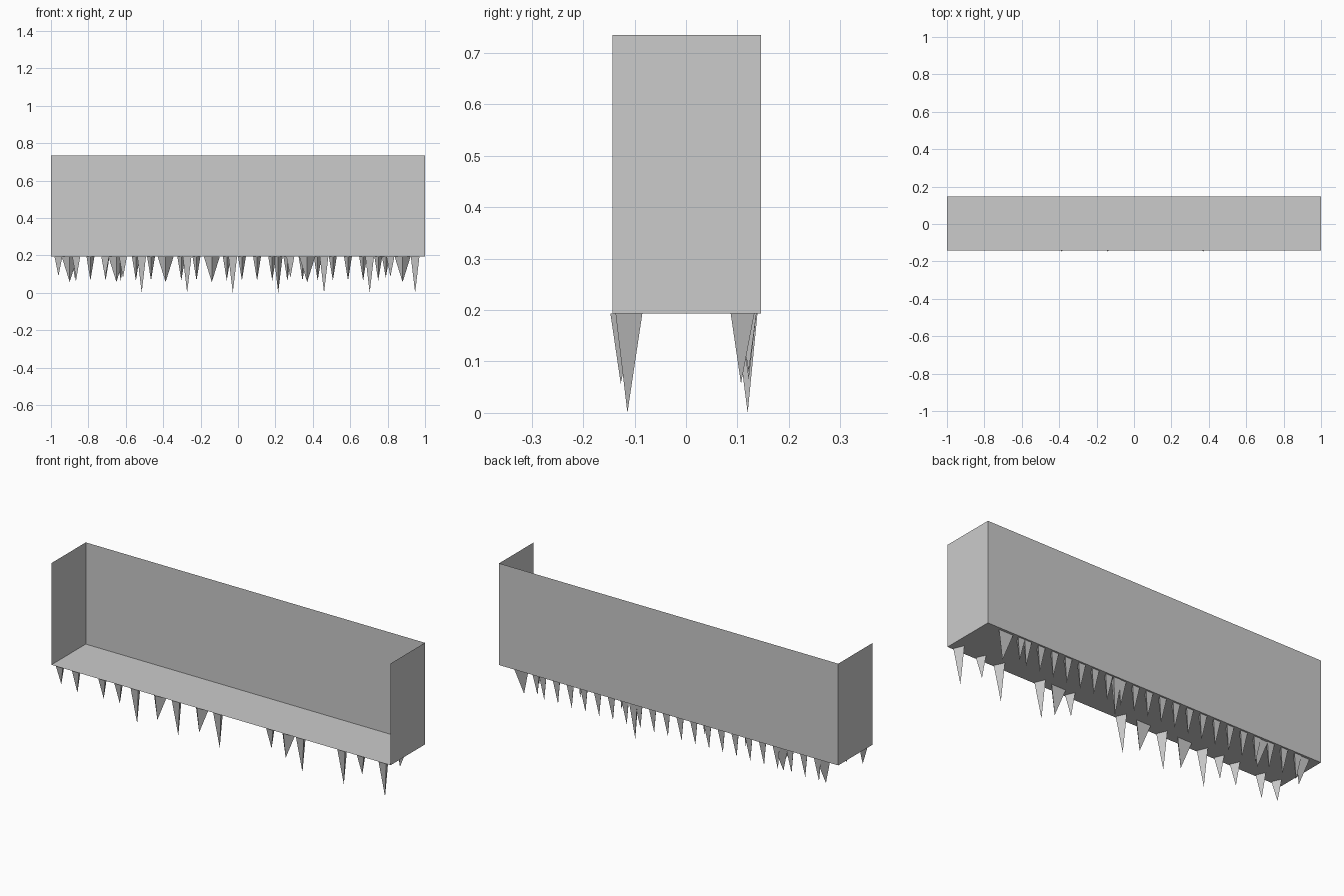
import bpy, bmesh

if "Cube" in bpy.data.objects:
    bpy.data.objects.remove(bpy.data.objects["Cube"])

FLOOR, TOP = 0.193, 0.735
Y0, Y1 = -0.143, 0.146


def make_object(name, bm):
    mesh = bpy.data.meshes.new(name)
    bm.to_mesh(mesh)
    bm.free()
    obj = bpy.data.objects.new(name, mesh)
    bpy.context.collection.objects.link(obj)
    return obj


def panel(name, corners):
    bm = bmesh.new()
    bm.faces.new([bm.verts.new(c) for c in corners])
    return make_object(name, bm)


def spike(bm, x, tip, width, y_flat, y_point, y_tip):
    """Three-sided hanging spike: flat side at y_flat, ridge at y_point."""
    base = [bm.verts.new(p) for p in ((x - width / 2, y_flat, FLOOR),
                                      (x + width / 2, y_flat, FLOOR),
                                      (x, y_point, FLOOR))]
    apex = bm.verts.new((x, y_tip, tip))
    for i in range(3):
        bm.faces.new((base[i], base[(i + 1) % 3], apex))


# Thin tray: floor, back and two ends, open at the front and top
panel("floor", [(-1, Y0, FLOOR), (1, Y0, FLOOR), (1, Y1, FLOOR), (-1, Y1, FLOOR)])
panel("back_wall", [(-1, Y1, FLOOR), (1, Y1, FLOOR), (1, Y1, TOP), (-1, Y1, TOP)])
for name, x in (("left_wall", -1), ("right_wall", 1)):
    panel(name, [(x, Y0, FLOOR), (x, Y1, FLOOR), (x, Y1, TOP), (x, Y0, TOP)])

# Back row: even short icicles, a few wide ones, one long one
bm = bmesh.new()
for k in range(21):
    spike(bm, 0.75 - 0.081 * k, 0.065, 0.042, 0.137, 0.103, 0.122)
spike(bm, 0.79, 0.08, 0.04, 0.137, 0.103, 0.122)
for x in (-0.9, -0.65, 0.88):
    spike(bm, x, 0.057, 0.085, 0.133, 0.087, 0.107)
spike(bm, 0.215, 0.0, 0.046, 0.139, 0.095, 0.12)
bmesh.ops.recalc_face_normals(bm, faces=bm.faces)
make_object("back_icicles", bm)

# Front row: uneven long, wide and short icicles
bm = bmesh.new()
for x in (-0.515, -0.272, -0.028, 0.46, 0.704, 0.947):
    spike(bm, x, 0.0, 0.046, -0.137, -0.085, -0.114)
for x in (-0.387, -0.14, 0.37):
    spike(bm, x, 0.057, 0.085, -0.098, -0.147, -0.127)
for x, tip in ((-0.96, 0.09), (-0.865, 0.07), (-0.71, 0.08),
               (-0.615, 0.08), (0.28, 0.08), (0.815, 0.085)):
    spike(bm, x, tip, 0.042, -0.135, -0.087, -0.117)
bmesh.ops.recalc_face_normals(bm, faces=bm.faces)
make_object("front_icicles", bm)
